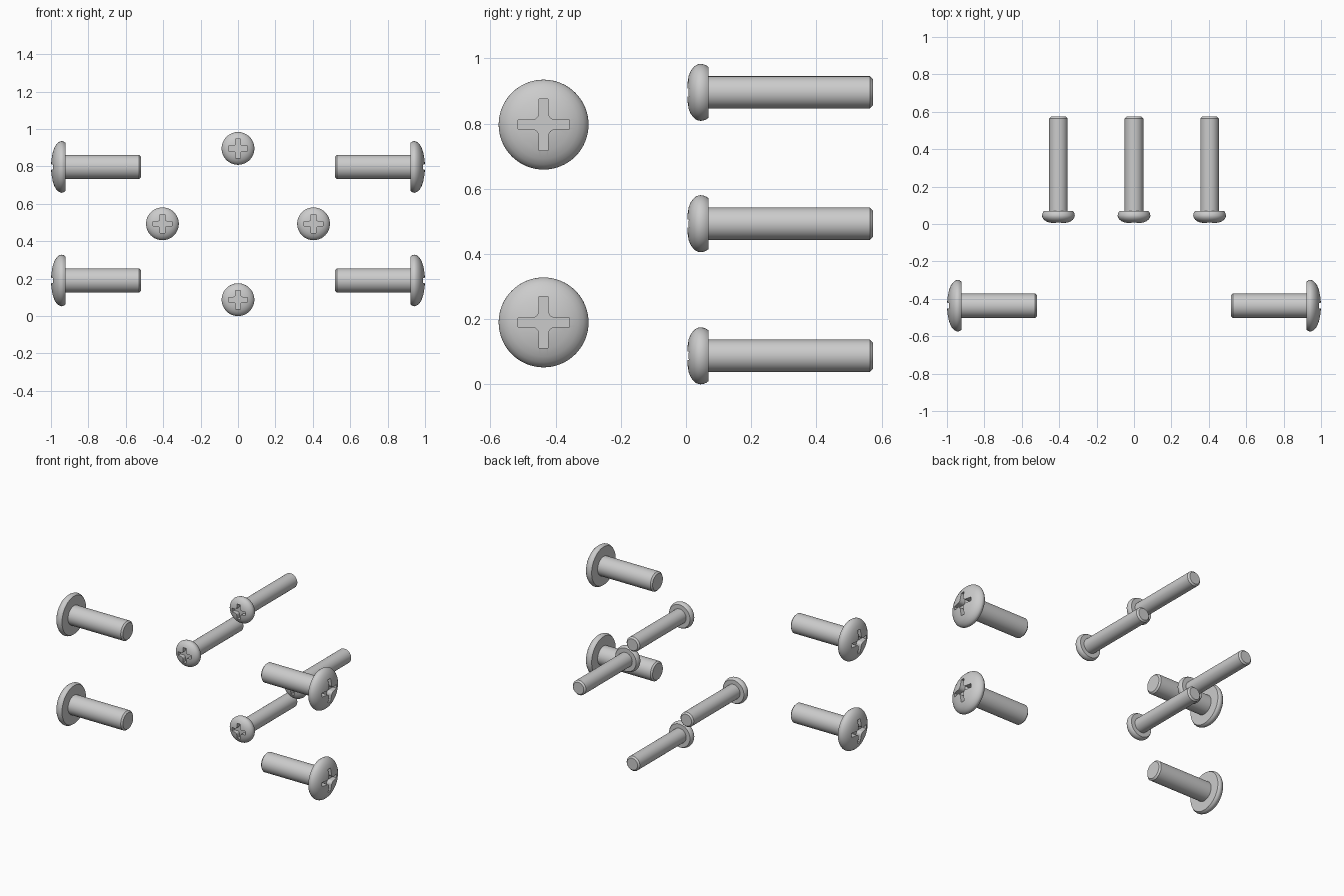
import bpy, bmesh
from math import pi, radians, cos, sin
from mathutils import Vector, Matrix

if "Cube" in bpy.data.objects:
    bpy.data.objects.remove(bpy.data.objects["Cube"])


def make_object(name, bm):
    bmesh.ops.recalc_face_normals(bm, faces=bm.faces)
    mesh = bpy.data.meshes.new(name)
    bm.to_mesh(mesh)
    bm.free()
    obj = bpy.data.objects.new(name, mesh)
    bpy.context.collection.objects.link(obj)
    return obj


def lathe(name, profile, sides=64):
    # Revolve (radius, height) points around the local z axis
    bm = bmesh.new()
    verts = [bm.verts.new((r, 0, z)) for r, z in profile]
    edges = [bm.edges.new(pair) for pair in zip(verts, verts[1:])]
    bmesh.ops.spin(bm, geom=verts + edges, cent=(0, 0, 0), axis=(0, 0, 1),
                   angle=2 * pi, steps=sides, use_duplicate=False)
    bmesh.ops.remove_doubles(bm, verts=bm.verts, dist=1e-5)
    return make_object(name, bm)


def cross_cutter(name, length, half_width, fillet, depth):
    # Cross-shaped prism with rounded inner corners
    c = half_width + fillet
    quadrant = [Vector((length, half_width, -depth))]
    for i in range(9):
        a = 1.5 * pi - i * pi / 16
        quadrant.append(Vector((c + fillet * cos(a), c + fillet * sin(a), -depth)))
    quadrant.append(Vector((half_width, length, -depth)))
    bm = bmesh.new()
    verts = [bm.verts.new(Matrix.Rotation(q * pi / 2, 3, 'Z') @ p)
             for q in range(4) for p in quadrant]
    face = bm.faces.new(verts)
    top = bmesh.ops.extrude_face_region(bm, geom=[face])["geom"]
    bmesh.ops.translate(bm, vec=(0, 0, depth + 0.03),
                        verts=[g for g in top if isinstance(g, bmesh.types.BMVert)])
    return make_object(name, bm)


def screw_mesh(name, head, shaft_radius, length, bevel, cross):
    # Head and shaft in one profile, head top at z = 0, tip at z = -length
    under = head[-1][1]
    profile = head + [(shaft_radius, under), (shaft_radius, bevel - length),
                      (shaft_radius - bevel, -length), (0, -length)]
    body = lathe(name, profile)
    cutter = cross_cutter(name + "_cutter", *cross)
    mod = body.modifiers.new("recess", 'BOOLEAN')
    mod.operation, mod.solver, mod.object = 'DIFFERENCE', 'EXACT', cutter
    mesh = bpy.data.meshes.new_from_object(
        body.evaluated_get(bpy.context.evaluated_depsgraph_get()))
    bpy.data.objects.remove(body)
    bpy.data.objects.remove(cutter)
    return mesh


def place(name, mesh, location, rotation):
    obj = bpy.data.objects.new(name, mesh.copy())
    bpy.context.collection.objects.link(obj)
    obj.location, obj.rotation_euler = location, rotation
    bpy.ops.object.select_all(action='DESELECT')
    obj.select_set(True)
    bpy.context.view_layer.objects.active = obj
    bpy.ops.object.shade_smooth_by_angle(angle=radians(30))


# Wide-headed screws, two on each side
wide_head = [(0, 0), (.04, -.002), (.08, -.010), (.105, -.019), (.122, -.030),
             (.132, -.041), (.137, -.051), (.138, -.058), (.136, -.067), (.129, -.077)]
wide = screw_mesh("wide_screw", wide_head, .065, .482, .01, (.079, .0135, .023, .04))
for side, label in ((-1, "left"), (1, "right")):
    for z, level in ((.19, "lower"), (.797, "upper")):
        place(f"wide_screw_{label}_{level}", wide, (side, -.437, z), (0, side * pi / 2, 0))

# Small-headed screws in a diamond, heads facing the front
small_head = [(0, 0), (.03, -.0015), (.05, -.005), (.065, -.011), (.076, -.019),
              (.083, -.027), (.0865, -.035), (.0875, -.042), (.086, -.051),
              (.083, -.059), (.078, -.066)]
small = screw_mesh("small_screw", small_head, .0495, .571, .01, (.05, .0125, .014, .03))
for label, x, z in (("top", 0, .896), ("bottom", 0, .0875),
                    ("left", -.404, .493), ("right", .404, .493)):
    place(f"small_screw_{label}", small, (x, .003, z), (pi / 2, 0, 0))
